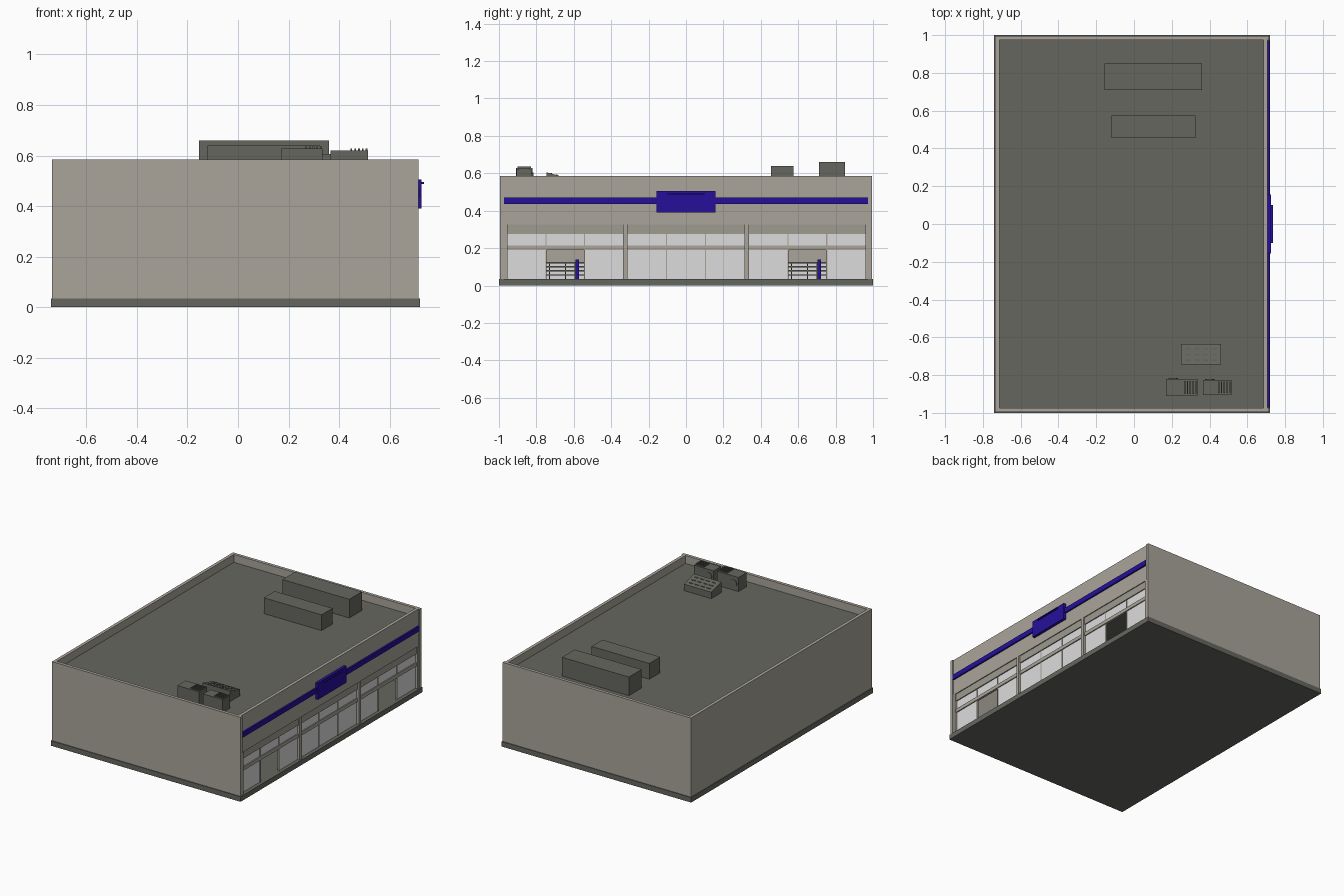
import bpy
import bmesh
import math
from mathutils import Matrix

cube = bpy.data.objects.get("Cube")
if cube:
    bpy.data.objects.remove(cube, do_unlink=True)


def material(name, r, g, b):
    m = bpy.data.materials.new(name)
    m.use_nodes = True
    m.diffuse_color = (r, g, b, 1)
    m.node_tree.nodes["Principled BSDF"].inputs["Base Color"].default_value = (r, g, b, 1)
    return m


WALL = material("warm_grey_wall", 0.40, 0.375, 0.33)
DARK = material("dark_grey", 0.134, 0.134, 0.117)
GLASS = material("pale_glass", 0.72, 0.72, 0.72)
BLUE = material("deep_blue", 0.019, 0.005, 0.33)
HEADER = material("header_grey", 0.34, 0.325, 0.28)


def finish(name, bm, mat):
    mesh = bpy.data.meshes.new(name)
    bmesh.ops.recalc_face_normals(bm, faces=bm.faces)
    bm.to_mesh(mesh)
    bm.free()
    mesh.materials.append(mat)
    obj = bpy.data.objects.new(name, mesh)
    bpy.context.collection.objects.link(obj)
    return obj


def box(name, x, y, z, mat):
    """Box from (min, max) ranges on each axis."""
    bm = bmesh.new()
    bmesh.ops.create_cube(bm, size=1)
    for v in bm.verts:
        for i, (low, high) in enumerate((x, y, z)):
            v.co[i] = high if v.co[i] > 0 else low
    return finish(name, bm, mat)


def disc(name, centre, radius, depth, mat):
    """Round plate facing along y."""
    bm = bmesh.new()
    bmesh.ops.create_cone(bm, cap_ends=True, segments=20, radius1=radius,
                          radius2=radius, depth=depth,
                          matrix=Matrix.Translation(centre) @ Matrix.Rotation(math.pi / 2, 4, "X"))
    return finish(name, bm, mat)


BACK, FRONT, SIDE = -0.735, 0.715, 0.995
BASE, TOP, ROOF, THICK = 0.035, 0.585, 0.53, 0.022
FACE = 0.707            # storefront wall plane
HEAD, GLASS_TOP = 0.325, 0.275

# Shell: plinth, walls with parapet, roof
box("plinth", (-0.74, 0.72), (-1, 1), (0, BASE), DARK)
for side, name in ((-1, "front_wall"), (1, "rear_wall")):
    edges = sorted((side * SIDE, side * (SIDE - THICK)))
    box(name, (BACK, FRONT), edges, (BASE, TOP), WALL)
inner = SIDE - THICK
box("left_out_wall", (BACK, BACK + THICK), (-inner, inner), (BASE, TOP), WALL)
box("roof", (BACK + THICK, FACE - THICK), (-inner, inner), (ROOF - 0.03, ROOF), DARK)
box("storefront_upper_wall", (FACE - THICK, FACE), (-inner, inner), (HEAD, TOP), WALL)
box("storefront_header", (FACE - THICK, FACE - 0.006), (-inner, inner), (GLASS_TOP, HEAD), HEADER)

# Piers between the three bays
for y, half in ((-0.964, 0.009), (-0.325, 0.012), (0.325, 0.012), (0.967, 0.007)):
    box("pier", (FACE - THICK, FACE + 0.004), (y - half, y + half), (BASE, HEAD), WALL)

# Glazed bays
BAR_LOW, BAR_HIGH = 0.19, 0.215


def glazed_bay(low, high, has_door):
    step = (high - low) / 3
    box("transom_bar", (0.685, 0.701), (low, high), (BAR_LOW, BAR_HIGH), WALL)
    for i in range(3):
        y = (low + i * step, low + (i + 1) * step)
        box("transom_pane", (0.689, 0.694), y, (BAR_HIGH, GLASS_TOP), GLASS)
        if not (has_door and i == 1):
            box("window_pane", (0.689, 0.694), y, (BASE, BAR_LOW), GLASS)
    for i in (1, 2):
        y = low + i * step
        box("mullion", (0.687, 0.698), (y - 0.003, y + 0.003), (BASE, GLASS_TOP), WALL)


def shop_interior(door_low):
    """Display rack and post seen through a doorway."""
    rack = (door_low - 0.02, door_low + 0.21)
    box("rack_back", (0.30, 0.305), rack, (BASE, 0.12), GLASS)
    for i in range(4):
        z = 0.053 + i * 0.022
        box("rack_shelf", (0.305, 0.36), rack, (z, z + 0.007), DARK)
    for offset in (0.02, 0.105, 0.155):
        y = door_low + offset
        box("rack_upright", (0.30, 0.362), (y - 0.003, y + 0.003), (BASE, 0.122), DARK)
    y = door_low + 0.168
    box("blue_post", (0.37, 0.40), (y - 0.009, y + 0.009), (BASE, 0.14), BLUE)


for low, high, has_door in ((-0.955, -0.337, True), (-0.313, 0.313, False), (0.337, 0.96, True)):
    glazed_bay(low, high, has_door)
    if has_door:
        shop_interior(low + (high - low) / 3)

# Blue band and blank sign panel
box("blue_band", (FACE, 0.718), (-0.972, 0.972), (0.435, 0.47), BLUE)
box("sign_panel", (FACE, 0.726), (-0.157, 0.157), (0.39, 0.505), BLUE)
box("sign_lamp_bar", (0.726, 0.736), (-0.10, 0.10), (0.488, 0.495), BLUE)

# Large roof ducts
box("large_roof_duct", (-0.155, 0.36), (0.71, 0.85), (ROOF, 0.66), DARK)
box("small_roof_duct", (-0.12, 0.325), (0.455, 0.575), (ROOF, 0.64), DARK)

# Sloped roof vent
vent = box("sloped_vent", (0.25, 0.46), (-0.745, -0.635), (ROOF, 0.605), DARK)
for v in vent.data.vertices:
    if v.co.z > 0.6 and v.co.y > -0.7:
        v.co.z = 0.575
for row in range(3):
    for col in range(4):
        x, y = 0.275 + col * 0.045, -0.725 + row * 0.03
        z = 0.605 - (y + 0.745) * 0.03 / 0.11
        box("vent_slot", (x, x + 0.028), (y, y + 0.008), (z - 0.005, z + 0.002), DARK)

# Cooling units with top fins and side fans
for x0, x1, y0, y1, top in ((0.17, 0.335, -0.91, -0.82, 0.628), (0.365, 0.515, -0.905, -0.825, 0.62)):
    box("cooling_unit", (x0, x1), (y0, y1), (ROOF, top), DARK)
    for i in range(5):
        x = x1 - 0.07 + i * 0.015
        box("cooling_fin", (x, x + 0.007), (y0 + 0.01, y1 - 0.01), (top, top + 0.008), DARK)
    disc("cooling_fan", (x0 + 0.037, y1 + 0.001, (ROOF + top) / 2), 0.025, 0.006, DARK)
